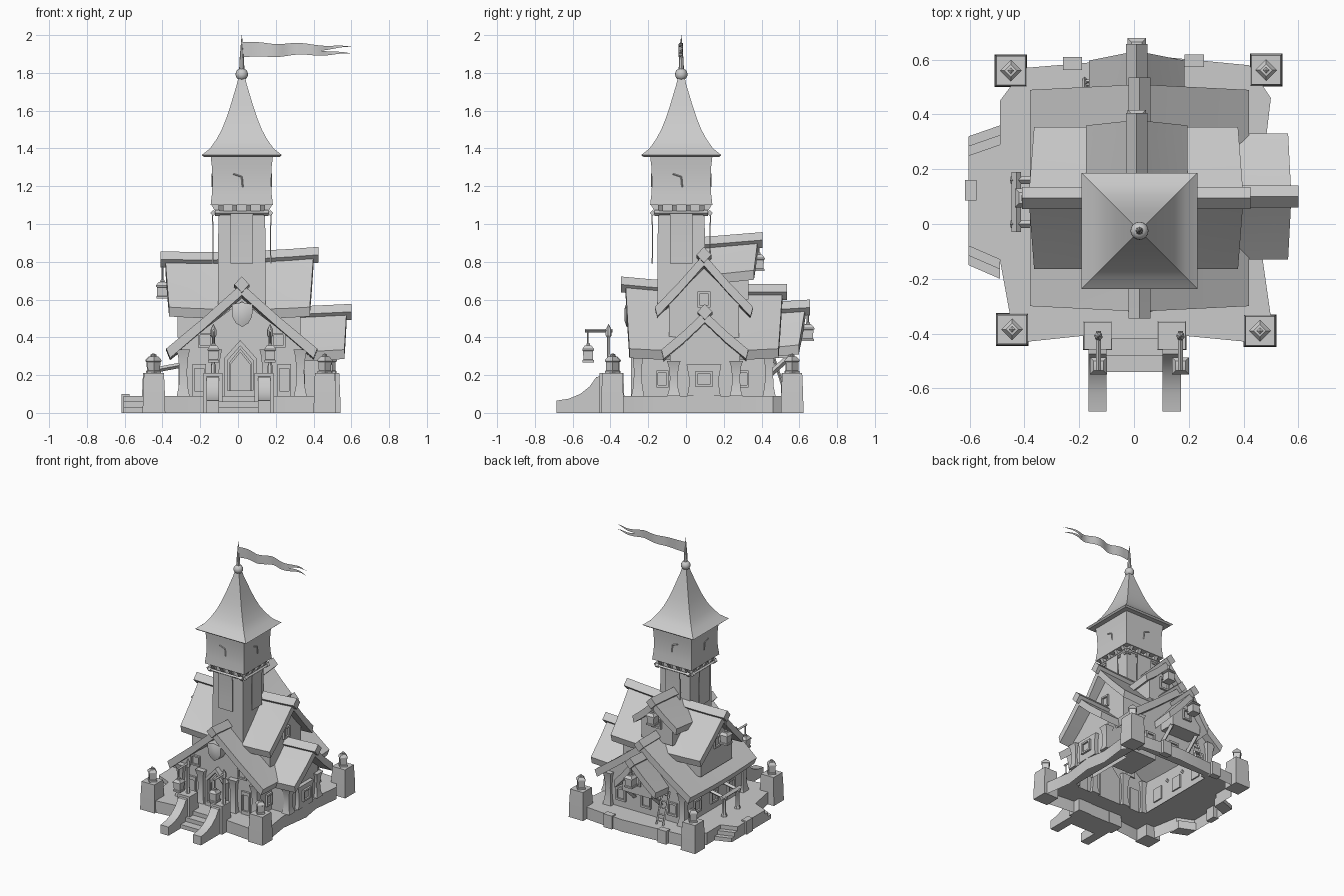
import bpy, bmesh, math
from mathutils import Vector

if "Cube" in bpy.data.objects:
    bpy.data.objects.remove(bpy.data.objects["Cube"])

grey = bpy.data.materials.new("stone grey")
grey.diffuse_color = (0.6, 0.6, 0.6, 1)
grey.use_nodes = True
grey.node_tree.nodes["Principled BSDF"].inputs["Base Color"].default_value = grey.diffuse_color


def mesh(name, verts, faces):
    me = bpy.data.meshes.new(name)
    me.from_pydata([tuple(v) for v in verts], [], faces)
    bm = bmesh.new()
    bm.from_mesh(me)
    bmesh.ops.recalc_face_normals(bm, faces=bm.faces)
    bm.to_mesh(me)
    bm.free()
    me.materials.append(grey)
    ob = bpy.data.objects.new(name, me)
    bpy.context.collection.objects.link(ob)
    return ob


def loft(name, rings):
    n = len(rings[0])
    verts = [v for r in rings for v in r]
    faces = [(i * n + j, i * n + (j + 1) % n, (i + 1) * n + (j + 1) % n, (i + 1) * n + j)
             for i in range(len(rings) - 1) for j in range(n)]
    return mesh(name, verts, faces + [tuple(range(n)), tuple(range(len(verts) - n, len(verts)))])


def slab(name, poly, z0, z1):
    return loft(name, [[(x, y, z) for x, y in poly] for z in (z0, z1)])


def box(name, x0, x1, y0, y1, z0, z1):
    return slab(name, [(x0, y0), (x1, y0), (x1, y1), (x0, y1)], z0, z1)


def column(name, x, y, prof, n=4, rot=math.pi / 4):
    """Stacked rings; prof = (radius, height) pairs."""
    return loft(name, [[(x + r * math.cos(rot + math.tau * k / n), y + r * math.sin(rot + math.tau * k / n), z)
                        for k in range(n)] for r, z in prof])


def square(name, x, y, prof):
    return column(name, x, y, [(h * math.sqrt(2), z) for h, z in prof])


def bar(name, p, q, r, n=4):
    p, q = Vector(p), Vector(q)
    d = (q - p).normalized()
    u = d.cross(Vector((0, 0, 1)) if abs(d.z) < 0.9 else Vector((0, 1, 0))).normalized()
    w = d.cross(u)
    return loft(name, [[e + r * (math.cos(math.tau * k / n) * u + math.sin(math.tau * k / n) * w)
                        for k in range(n)] for e in (p, q)])


def put(face, pos, u, z, d):
    """Map a point on a wall plane; d is the distance out of the wall."""
    return {'-y': (u, pos - d, z), '+y': (u, pos + d, z), '-x': (pos - d, u, z), '+x': (pos + d, u, z)}[face]


def frame(name, face, pos, poly, border=0.75, depth=0.015):
    """Outlined opening with a recessed pane."""
    cu = sum(p[0] for p in poly) / len(poly)
    cz = sum(p[1] for p in poly) / len(poly)
    inner = [(cu + (u - cu) * border, cz + (z - cz) * border) for u, z in poly]
    loft(name, [[put(face, pos, u, z, d) for u, z in ring] for ring, d in
                ((poly, -0.01), (poly, depth), (inner, depth), (inner, 0.002))])


def window(name, face, pos, u, z, w, h):
    frame(name, face, pos, [(u - w, z - h), (u + w, z - h), (u + w, z + h), (u - w, z + h)], 0.7)


def lantern(x, y, z, s=1.0, rot=0.0):
    column("lantern", x, y, [(r * s, z + h) for r, h in
           ((.04, 0), (.04, .012), (.034, .014), (.036, .06), (.042, .062), (.042, .07),
            (.024, .088), (.013, .09), (.013, .098), (.001, .105))], 4, rot)


def gable(name, axis, c, a, b, ridge, eave, half, wall, sag=0.012, rise=0.0, tilt=0.0, inset=0.02, thick=0.062, n=6):
    """Gable roof with sag, rise or ridge tilt, diamond ridge beam and gabled wall shell (open below)."""
    P = (lambda t, u, z: (u, t, z)) if axis == 'y' else (lambda t, u, z: (t, u, z))
    rings, beam = [], []
    mid = (ridge + eave) / 2 - 0.006
    cen, hl = (a + b) / 2, (b - a) / 2
    for i in range(n + 1):
        f = 2 * i / n - 1
        dz = sag * (f * f - 1) if not rise else rise * (f - 1) / 2
        t = cen + f * hl
        te = cen + f * (hl - inset)
        tm = (t + te) / 2
        top = [(te, -half, eave), (tm, -half / 2, mid + tilt * f / 2), (t, 0, ridge + tilt * f),
               (tm, half / 2, mid + tilt * f / 2), (te, half, eave)]
        low = [(q, u * (0.95 if abs(u) == half else 1), z - thick * (0.8 if abs(u) == half else 1))
               for q, u, z in reversed(top)]
        rings.append([P(q, c + u, z + dz) for q, u, z in top + low])
        tb = cen + f * (hl + 0.025)
        beam.append([P(tb, c + u, ridge + tilt * f + dz + v - 0.005)
                     for u, v in ((-.04, 0), (0, .042), (.04, 0), (0, -.042))])
    loft(name + " roof", rings)
    loft(name + " ridge beam", beam)
    wa, wb, w, z0 = wall
    apex = ridge - thick * 0.85 - rise * 0.3 - abs(tilt)
    ez = ridge - thick * 0.85 - (ridge - eave) / half * w
    sec = [(-w, z0), (-w, ez), (0, apex), (w, ez), (w, z0)]
    v = [P(t, c + u, z) for t in (wa, wb) for u, z in sec]
    mesh(name + " walls", v, [(0, 1, 2, 3, 4), (5, 6, 7, 8, 9)] + [(i, i + 1, i + 6, i + 5) for i in range(4)])


# Terrace: hollow slab, open under the house
outer = [(-.39, -.43), (-.2, -.41), (.2, -.41), (.41, -.43), (.5, -.34), (.47, -.13), (.5, .1), (.475, .25), (.5, .46),
         (.42, .58), (.11, .61), (-.1, .595), (-.4, .57), (-.49, .45), (-.49, .29), (-.605, .25), (-.605, -.08),
         (-.49, -.13), (-.45, -.35)]
inner = [(-.29, -.24), (.33, -.24), (.33, .43), (-.29, .43)]
bm = bmesh.new()
edges = []
for loop in (outer, inner):
    vs = [bm.verts.new((x, y, .09)) for x, y in loop]
    edges.append([bm.edges.new((vs[i], vs[(i + 1) % len(vs)])) for i in range(len(vs))])
bmesh.ops.triangle_fill(bm, edges=edges[0] + edges[1], use_beauty=True, normal=(0, 0, 1))
ext = bmesh.ops.extrude_edge_only(bm, edges=edges[0])
for v in ext["geom"]:
    if isinstance(v, bmesh.types.BMVert):
        v.co.z = 0
terrace = mesh("terrace", [], [])
bmesh.ops.recalc_face_normals(bm, faces=bm.faces)
bm.to_mesh(terrace.data)
bm.free()
for x, y in ((-.225, .585), (.22, .595)):
    box("rim stone", x - .035, x + .035, y - .022, y + .025, 0, .1)
box("rim stone", -.618, -.575, .085, .16, 0, .1)

# Corner pillars with lanterns
for x, y in ((-.45, .56), (.483, .562), (-.445, -.385), (.46, -.39)):
    square("corner pillar", x, y, [(.06, 0), (.058, .1), (.053, .21)])
    lantern(x, y, .21, .95)

# Front steps with curved side walls and lamp posts
for i, z in enumerate((.09, .06, .03)):
    box("front step", -.12, .12, -.42 - .06 * i, -.36, 0, z)
for x, px in ((-.133, -.13), (.138, .17)):
    prof = [(-.4, 0), (-.685, 0), (-.685, .065), (-.62, .075), (-.56, .1), (-.51, .14), (-.475, .19), (-.4, .2)]
    loft("stair wall", [[(x + s, y, z) for y, z in prof] for s in (-.033, .033)])
    square("stair pillar", x, -.408, [(.053, 0), (.05, .21)])
    column("lamp post", px, -.41, [(.014, .2), (.014, .25), (.009, .26), (.009, .4), (.016, .41), (.016, .44), (.001, .47)], 6)
    bar("lamp arm", (px, -.39, .435), (px, -.535, .435), .009)
    bar("lamp chain", (px, -.52, .435), (px, -.52, .36), .005)
    lantern(px, -.518, .268, 1.05, math.pi / 4)

# Side steps at both ends of the left terrace
for s, y0, e in ((1, .25, .29), (-1, -.08, -.13)):
    for i, z in enumerate((.06, .03)):
        d = s * .035 * (i + 1)
        slab("side step", [(-.605, y0 - s * .02), (-.49, e - s * .02), (-.49, e + d), (-.605, y0 + d)], 0, z)

# House blocks: axis, centre, start, end, ridge, eave, half width, walls
gable("main hall", 'y', .02, -.32, .51, .665, .34, .40, (-.25, .44, .32, .09), tilt=-.02)
gable("upper hall", 'x', .095, -.385, .4, .83, .56, .26, (-.32, .33, .185, .4), tilt=.012)
gable("right wing", 'x', .1, .2, .575, .54, .335, .23, (.3, .47, .185, .09), rise=.02, inset=.012)
gable("rear wing", 'y', .01, .36, .632, .563, .36, .175, (.4, .57, .12, .3), rise=.02, inset=.035)
gable("rear dormer", 'y', .01, .06, .38, .92, .755, .185, (.1, .33, .13, .6), rise=.03)
box("rear wing floor", -.11, .13, .445, .57, .29, .31)

# Flared timber posts on house corners
posts = [(x, -.255, 1) for x in (-.29, -.12, .15, .33)] + [(x, .44, 1) for x in (-.29, .33)]
for x, y, s in posts + [(.465, -.065, .75), (.465, .265, .75)]:
    square("timber post", x, y, [(r, .09 + h * s) for r, h in ((.034, 0), (.024, .05), (.02, .13), (.027, .21), (.036, .245))])
for x in (-.1, .12):
    bar("rear wing brace", (x, .44, .2), (x, .55, .3), .016)

# Front door, windows and shield
arch = lambda c, w, z1, z2: [(c - w, .09), (c + w, .09), (c + w, z1), (c, z2), (c - w, z1)]
frame("front door frame", '-y', -.25, arch(.012, .085, .29, .385), .8, .04)
frame("front door", '-y', -.255, arch(.012, .06, .265, .34), .85, .01)
for x in (-.205, .245):
    window("front window", '-y', -.25, x, .175, .035, .085)
for x in (-.175, .215):
    window("gable window", '-y', -.25, x, .385, .037, .038)
shield = [(-.033, .575), (.022, .585), (.077, .575), (.075, .51), (.055, .475), (.022, .455), (-.011, .475), (-.031, .51)]
loft("shield", [[(.022 + (x - .022) * k, y, .52 + (z - .52) * k) for x, z in shield]
                for k, y in ((1, -.25), (1, -.315), (.5, -.325))])

# Bay and windows on the right, left and rear walls
loft("right bay", [[(.44, .095 - w, z), (.5, .095 - w, z), (.5, .095 + w, z), (.44, .095 + w, z)]
                   for w, z in ((.088, .09), (.08, .14), (.08, .19), (.092, .255))])
window("bay window", '+x', .5, .095, .18, .045, .042)
for pos, y in ((.34, -.125), (.34, .3)):
    window("right window", '+x', pos, y, .18, .032, .045)
for y in (-.1, .1, .3):
    window("left window", '-x', -.30, y, .19, .04, .05)
window("upper right window", '+x', .33, .095, .6, .035, .042)
window("upper left window", '-x', -.32, .095, .6, .035, .042)
window("rear loft window", '+y', .57, .01, .4, .035, .04)
window("dormer window", '+y', .33, .01, .75, .04, .045)
for x in (-.2, .02, .23):
    window("rear hall window", '+y', .44, x, .19, .04, .05)

# Lanterns hung from ridge ends
for x, y, z in ((-.4, .095, .605), (.01, .383, .75), (.01, .645, .38)):
    bar("lantern chain", (x, y, z + .09), (x, y, z + .19), .006)
    lantern(x, y, z, 1.15, math.pi / 4)

# Left porch rail and rear ladder
for y in (0, .16):
    column("porch post", -.43, y, [(.022, .09), (.013, .12), (.013, .2), (.022, .23)], 6)
    bar("porch beam", (-.45, y, .225), (-.29, y, .255), .014)
bar("porch rail", (-.43, -.03, .235), (-.43, .19, .235), .017)
for x in (-.18, -.125):
    bar("ladder rail", (x, .53, .09), (x, .455, .32), .008)
for i in range(5):
    f = (i + .6) / 5.2
    bar("ladder rung", (-.18, .53 - .075 * f, .09 + .23 * f), (-.125, .53 - .075 * f, .09 + .23 * f), .006)

# Tower
TX, TY = .02, -.025
square("tower shaft", TX, TY, [(.128, .3), (.126, .8), (.123, 1.11)])
square("tower room", TX, TY, [(.165, 1.1), (.158, 1.16), (.155, 1.22), (.158, 1.3), (.166, 1.37)])
square("spire", TX, TY, [(.2, 1.355), (.212, 1.365), (.168, 1.4), (.133, 1.45), (.106, 1.5), (.082, 1.56),
                         (.062, 1.62), (.044, 1.68), (.026, 1.74), (.012, 1.8)])
column("spire needle", TX, TY, [(.02, 1.75), (.014, 1.82), (.011, 1.88), (.001, 2.0)], 8)
bpy.ops.mesh.primitive_uv_sphere_add(segments=16, ring_count=10, radius=.033, location=(TX, TY, 1.792))
bpy.context.object.name = "spire ball"
bpy.context.object.data.materials.append(grey)

# Corbels, beams, banners and clock hands on each tower side
for face, s, alongx in (('-y', -1, 1), ('+y', 1, 1), ('-x', -1, 0), ('+x', 1, 0)):
    cu, pos = (TX, TY + s * .123) if alongx else (TY, TX + s * .123)
    bar("banner beam", put(face, pos, cu - .12, 1.058, .028), put(face, pos, cu + .12, 1.058, .028), .01)
    for u in (-.165, .165):
        bar("beam knob", put(face, pos, cu + u * .72, 1.058, .028), put(face, pos, cu + u * .86, 1.058, .028), .016)
    for u in (-.11, -.037, .037, .11):
        loft("corbel", [[put(face, pos, cu + u + k, z, d) for z, d in ((1.05, -.01), (1.05, .008), (1.105, .04), (1.105, -.01))]
                        for k in (-.013, .013)])
    loft("banner", [[put(face, pos, cu + u, z, d + e) for u, e in ((-.06, 0), (.06, 0), (.06, .006), (-.06, .006))]
                    for z, d in ((1.055, .03), (.97, .026), (.88, .026), (.79, .028))])
    for du, dz in ((-.045, .015), (.005, -.055)):
        bar("clock hand", put(face, pos, cu, 1.25, .034), put(face, pos, cu + du, 1.25 + dz, .034), .004)

# Swallowtail flag: two strips that part at the notch
N = 24
for name, edge, tip, sgn in (("flag upper half", .04, .012, 1), ("flag lower half", -.04, -.024, -1)):
    v = []
    for i in range(N + 1):
        f = i / N
        x = .02 + .58 * f
        wave = .005 * math.sin(f * 15) * min(1, f * 4)
        y = TY + .012 * math.sin(f * 17) * min(1, f * 3) - .004
        g = max(0, (f - .72) / .28)
        e = edge + (sgn * .027 - edge) * min(1, f / .72)
        e = e + (tip - e) * g
        v += [(x, y, 1.923 + e + wave), (x, y, 1.923 + tip * g + wave)]
    mesh(name, v, [(2 * i, 2 * i + 1, 2 * i + 3, 2 * i + 2) for i in range(N)])

# Smooth curved surfaces, keep edges crisp
for ob in bpy.context.scene.objects:
    ob.select_set(True)
bpy.context.view_layer.objects.active = terrace
bpy.ops.object.shade_smooth_by_angle(angle=math.radians(30))
